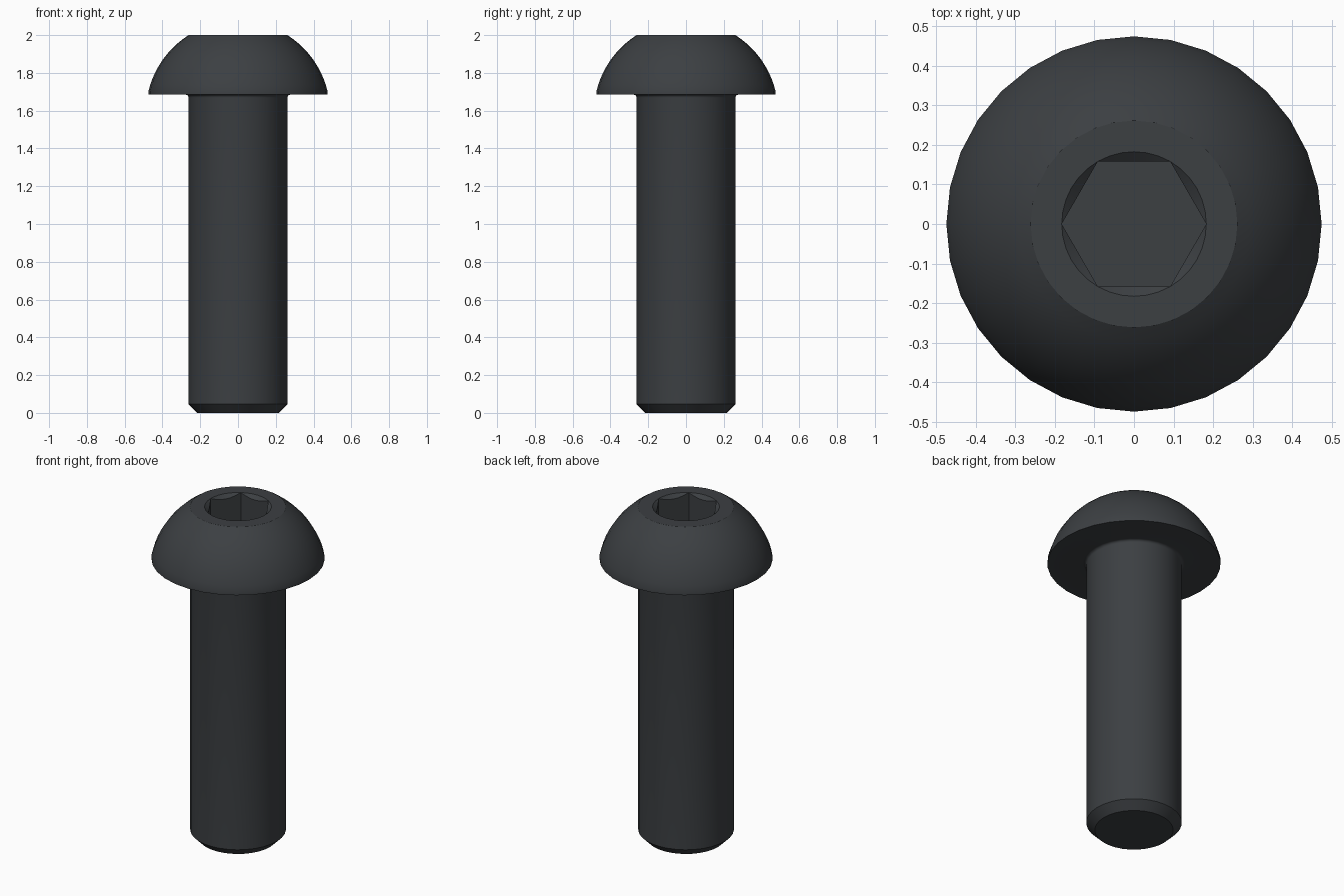
import bpy, bmesh
from math import sin, cos, pi, sqrt, atan2, radians

if "Cube" in bpy.data.objects:
    bpy.data.objects.remove(bpy.data.objects["Cube"])

SIDES = 32          # facets around the bolt
SOCKET_SIDES = 36   # multiple of six so hexagon corners land on points
R_SHANK, R_HEAD, R_SOCKET = 0.262, 0.475, 0.183
Z_HEAD, Z_TOP, Z_FLOOR = 1.685, 2.0, 1.80


def ring(bm, count, point):
    """Closed loop of vertices; point(angle) gives radius and height."""
    verts = []
    for i in range(count):
        a = 2 * pi * i / count
        r, z = point(a)
        verts.append(bm.verts.new((r * cos(a), r * sin(a), z)))
    return verts


def skin(bm, low, high):
    n = len(low)
    for i in range(n):
        j = (i + 1) % n
        bm.faces.new((low[i], low[j], high[j], high[i]))


def loop_edges(bm, verts):
    return [bm.edges.get((v, verts[(i + 1) % len(verts)])) for i, v in enumerate(verts)]


# Outside profile: chamfered tip, shank, fillet, then domed head
profile = [(0.215, 0), (R_SHANK, 0.047)]
f = 0.016
for i in range(5):
    a = pi / 2 * i / 4
    profile.append((R_SHANK + f * (1 - cos(a)), Z_HEAD - f + f * sin(a)))
profile.append((R_HEAD, Z_HEAD))
z_rim, z_centre = 1.70, 1.588
dome_r = sqrt(R_HEAD ** 2 + (z_rim - z_centre) ** 2)
a0 = atan2(z_rim - z_centre, R_HEAD)
a1 = atan2(Z_TOP - z_centre, R_SHANK)
for i in range(11):
    a = a0 + (a1 - a0) * i / 10
    profile.append((dome_r * cos(a), z_centre + dome_r * sin(a)))
profile[-1] = (profile[-1][0], Z_TOP)

bm = bmesh.new()
rings = [ring(bm, SIDES, lambda a, p=p: p) for p in profile]
for low, high in zip(rings, rings[1:]):
    skin(bm, low, high)
bm.faces.new(rings[0][::-1])


# Hex socket: round countersink meeting the six walls in scallops
def hex_radius(a):
    return R_SOCKET * cos(pi / 6) / cos((a % (pi / 3)) - pi / 6)


mouth = ring(bm, SOCKET_SIDES, lambda a: (R_SOCKET, Z_TOP))
scallop = ring(bm, SOCKET_SIDES, lambda a: (hex_radius(a), Z_TOP - 0.85 * (R_SOCKET - hex_radius(a))))
floor = ring(bm, SOCKET_SIDES, lambda a: (hex_radius(a), Z_FLOOR))
skin(bm, mouth, scallop)
skin(bm, scallop, floor)
bm.faces.new(floor)

# Flat annulus on top of the head
bmesh.ops.bridge_loops(bm, edges=loop_edges(bm, rings[-1]) + loop_edges(bm, mouth))
bmesh.ops.remove_doubles(bm, verts=bm.verts, dist=1e-4)
bmesh.ops.recalc_face_normals(bm, faces=bm.faces)

mesh = bpy.data.meshes.new("button_head_bolt")
bm.to_mesh(mesh)
bm.free()
bolt = bpy.data.objects.new("button_head_bolt", mesh)
bpy.context.collection.objects.link(bolt)

# Dark steel
steel = bpy.data.materials.new("dark_steel")
steel.diffuse_color = (0.045, 0.05, 0.055, 1)
steel.use_nodes = True
steel.node_tree.nodes["Principled BSDF"].inputs["Base Color"].default_value = steel.diffuse_color
mesh.materials.append(steel)

bpy.context.view_layer.objects.active = bolt
bolt.select_set(True)
bpy.ops.object.shade_smooth_by_angle(angle=radians(25))
